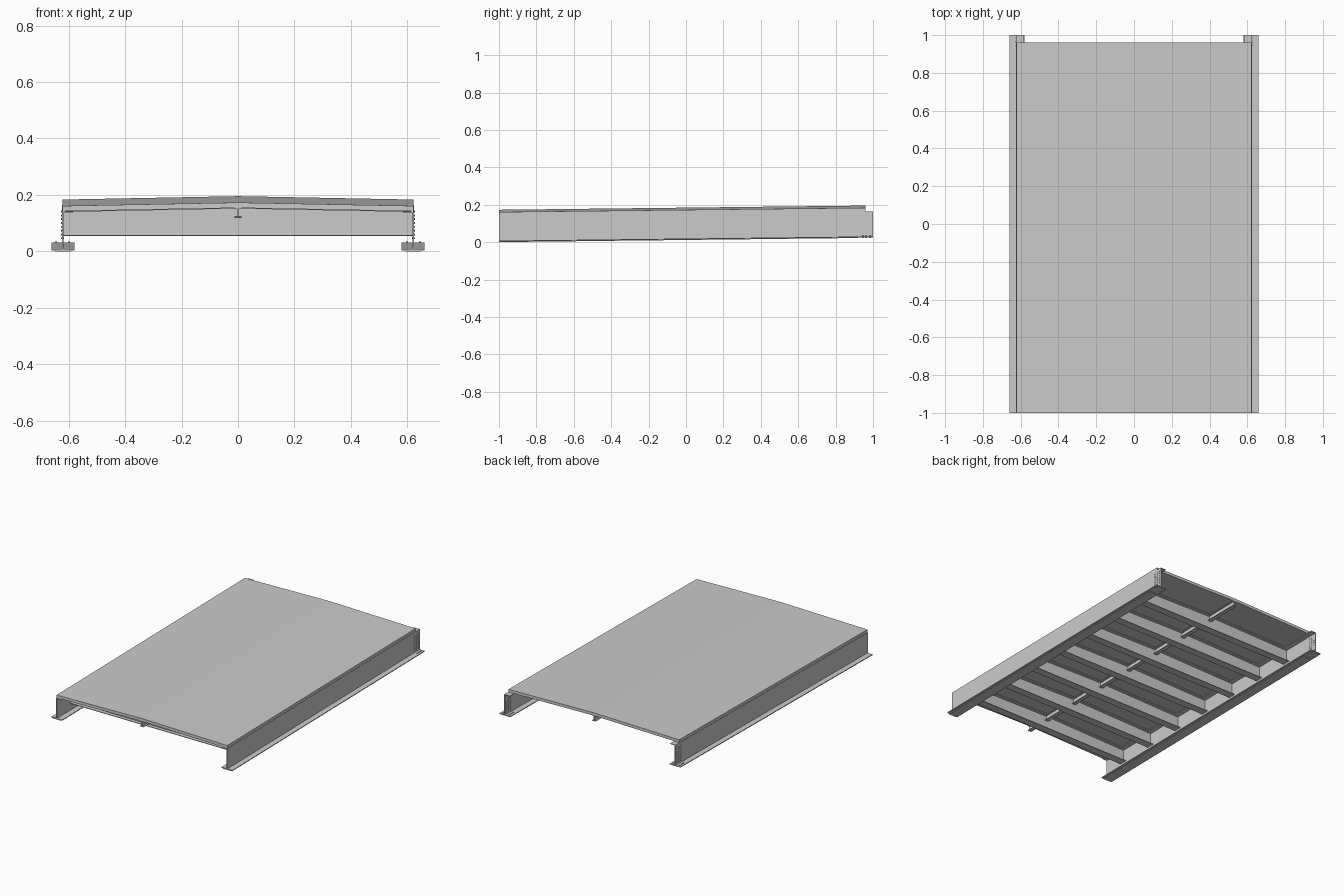
import bpy, bmesh, math
from mathutils import Matrix

if "Cube" in bpy.data.objects:
    bpy.data.objects.remove(bpy.data.objects["Cube"])

SLOPE = 0.0115   # the whole span climbs gently towards the back


def finish(name, bm):
    for v in bm.verts:
        v.co.z += SLOPE * (v.co.y + 1)
    bmesh.ops.recalc_face_normals(bm, faces=bm.faces)
    me = bpy.data.meshes.new(name)
    bm.to_mesh(me)
    bm.free()
    ob = bpy.data.objects.new(name, me)
    bpy.context.collection.objects.link(ob)
    return ob


def extrude_profile(bm, pts, y0, y1):
    """Extrude an x/z outline along y."""
    a = [bm.verts.new((x, y0, z)) for x, z in pts]
    b = [bm.verts.new((x, y1, z)) for x, z in pts]
    bm.faces.new(a)
    bm.faces.new(b)
    n = len(pts)
    for i in range(n):
        j = (i + 1) % n
        bm.faces.new((a[i], a[j], b[j], b[i]))


def box(bm, x0, x1, y0, y1, z0, z1):
    extrude_profile(bm, [(x0, z0), (x1, z0), (x1, z1), (x0, z1)], y0, y1)


def mirrored(ob):
    ob.modifiers.new("Mirror", 'MIRROR').use_axis[0] = True


W = 0.622        # deck half width
# Crowned deck slab
bm = bmesh.new()
extrude_profile(bm, [(-W, .142), (0, .154), (W, .142), (W, .161), (0, .173), (-W, .161)], -1, .96)
finish("deck_slab", bm)

# Main edge girders: bottom flange, web, inward top flange
bm = bmesh.new()
extrude_profile(bm, [(.58, .003), (.66, .003), (.66, .008), (.624, .008), (.624, .142),
                     (.584, .142), (.584, .138), (.618, .138), (.618, .008), (.58, .008)], -1, 1)
mirrored(finish("edge_girder", bm))

# Cover plates under the girders
bm = bmesh.new()
box(bm, .592, .648, -1, .92, 0, .003)
mirrored(finish("girder_cover_plate", bm))

# Bolts of the splice at the back end of each girder
bm = bmesh.new()
for col in range(3):
    for row in range(8):
        m = Matrix.Translation((.621, .945 + .02 * col, .024 + .0135 * row)) @ Matrix.Rotation(math.pi / 2, 4, 'Y')
        bmesh.ops.create_cone(bm, cap_ends=True, segments=6, radius1=.0035, radius2=.0035, depth=.011, matrix=m)
for x in (.598, .644):
    for col in range(3):
        bmesh.ops.create_cone(bm, cap_ends=True, segments=6, radius1=.004, radius2=.004, depth=.012,
                              matrix=Matrix.Translation((x, .945 + .02 * col, .0065)))
mirrored(finish("splice_bolts", bm))

# Cross beams: flat bottom flange, web and crowned top flange
B = .618
for i in range(7):
    y = .72 - .26 * i
    bm = bmesh.new()
    box(bm, -B, B, y - .025, y + .025, .053, .057)
    extrude_profile(bm, [(-B, .057), (B, .057), (B, .138), (0, .150), (-B, .138)], y - .003, y + .003)
    extrude_profile(bm, [(-B, .138), (0, .150), (B, .138), (B, .142), (0, .154), (-B, .142)], y - .025, y + .025)
    finish(f"cross_beam_{i + 1}", bm)

# Central stringer running under the crown
bm = bmesh.new()
extrude_profile(bm, [(-.013, .118), (.013, .118), (.013, .121), (.002, .121), (.002, .151), (.013, .151),
                     (.013, .154), (-.013, .154), (-.013, .151), (-.002, .151), (-.002, .121), (-.013, .121)], -1, .96)
finish("centre_stringer", bm)
